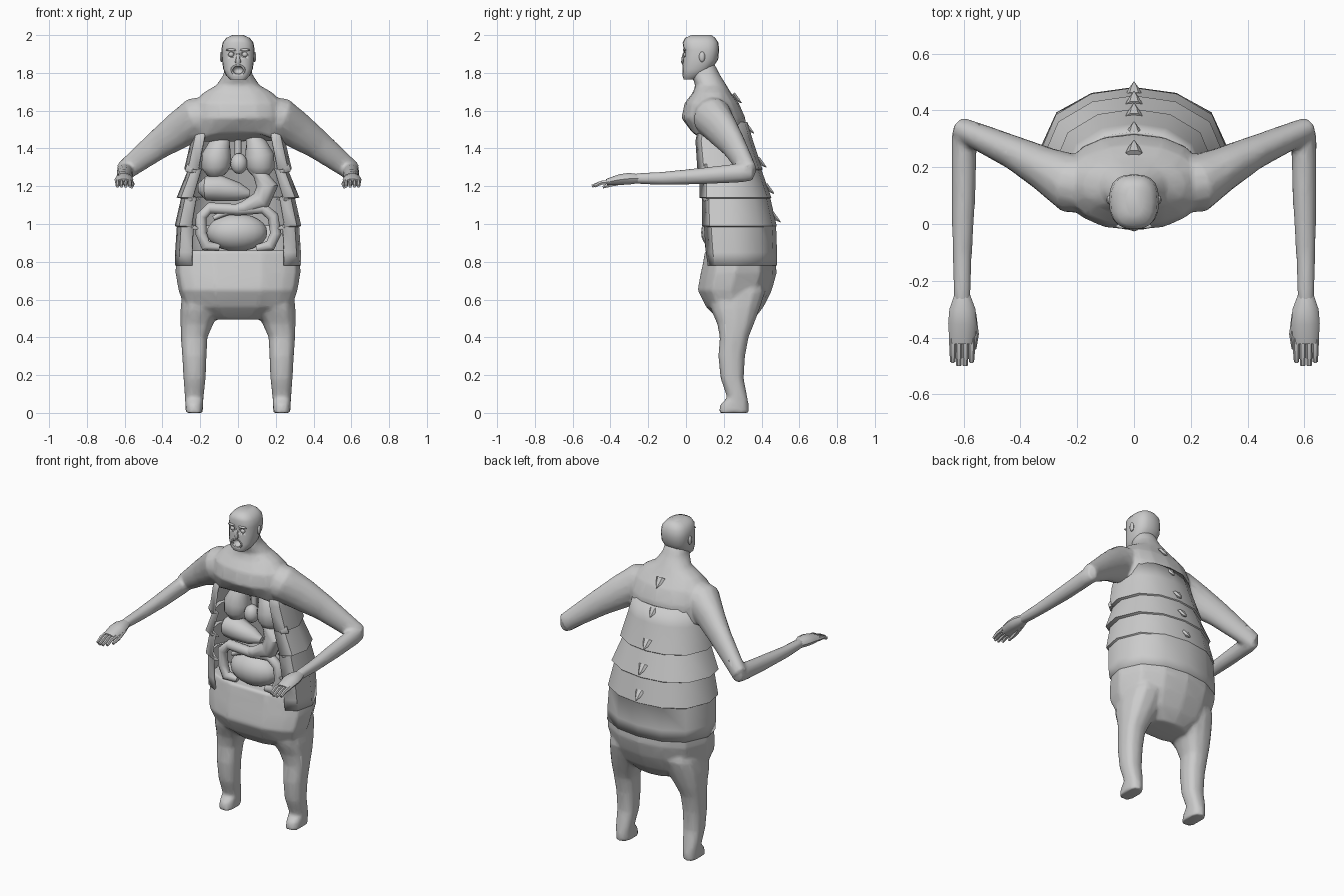
import bpy, bmesh, math
from mathutils import Vector as V


def make(name, bm):
    bmesh.ops.recalc_face_normals(bm, faces=bm.faces)
    me = bpy.data.meshes.new(name)
    bm.to_mesh(me)
    bm.free()
    ob = bpy.data.objects.new(name, me)
    bpy.context.collection.objects.link(ob)
    return ob


def loft(name, rings, closed=True, caps=True):
    """Skin a list of equal-length rings into one object."""
    bm = bmesh.new()
    rows = [[bm.verts.new(p) for p in r] for r in rings]
    n = len(rows[0])
    for a, b in zip(rows, rows[1:]):
        for i in range(n if closed else n - 1):
            j = (i + 1) % n
            bm.faces.new((a[i], a[j], b[j], b[i]))
    if caps:
        bm.faces.new(rows[0])
        bm.faces.new(rows[-1])
    return make(name, bm)


def flat_ring(z, hw, yf, yb, cx=0, n=16, p=2.5):
    """Horizontal rounded section."""
    out = []
    for i in range(n):
        a = 2 * math.pi * i / n
        c, s = math.cos(a), math.sin(a)
        x = math.copysign(abs(c) ** (2 / p), c)
        y = math.copysign(abs(s) ** (2 / p), s)
        out.append(V((cx + hw * x, (yf + yb) / 2 + (yb - yf) / 2 * y, z)))
    return out


def tube(name, pts, radii, ref=(0, 0, 1), n=10):
    """Tapered tube; a radius may be (side, ref-direction)."""
    pts = [V(p) for p in pts]
    rings = []
    for k, p in enumerate(pts):
        t = (pts[min(k + 1, len(pts) - 1)] - pts[max(k - 1, 0)]).normalized()
        side = t.cross(V(ref)).normalized()
        up = side.cross(t)
        r = radii[k] if isinstance(radii[k], tuple) else (radii[k], radii[k])
        rings.append([p + side * r[0] * math.cos(2 * math.pi * i / n)
                      + up * r[1] * math.sin(2 * math.pi * i / n) for i in range(n)])
    return loft(name, rings)


def ball(name, loc, scale, seg=16):
    bm = bmesh.new()
    bmesh.ops.create_uvsphere(bm, u_segments=seg, v_segments=seg // 2 + 2, radius=1)
    for v in bm.verts:
        v.co = V(a * b for a, b in zip(v.co, scale)) + V(loc)
    return make(name, bm)


def blend(parts, name):
    """Fuse overlapping closed parts into one skin with soft joins."""
    bpy.ops.object.select_all(action='DESELECT')
    for ob in parts:
        ob.select_set(True)
    bpy.context.view_layer.objects.active = parts[0]
    bpy.ops.object.join()
    ob = parts[0]
    ob.name = name
    re = ob.modifiers.new("fuse", 'REMESH')
    re.mode = 'VOXEL'
    re.voxel_size = .01
    re.use_smooth_shade = True
    sm = ob.modifiers.new("soften", 'SMOOTH')
    sm.factor, sm.iterations = .5, 8
    de = ob.modifiers.new("reduce", 'DECIMATE')
    de.ratio = .15


# Shared torso section, open at the front (x fraction, y fraction)
half = [(.74, 0), (.93, .10), (1, .40), (.82, .76), (.45, .945), (0, 1)]
section = half + [(-x, y) for x, y in half[-2::-1]]
front = [(-.38, -.10), (.38, -.10)]

# Pelvis and lower belly, also the cavity floor
lower = [loft("pelvis", [[V((hw * x, yf + (yb - yf) * y, z)) for x, y in section + front]
                         for z, hw, yf, yb in (
    (.86, .325, .135, .472), (.79, .33, .125, .477), (.74, .332, .115, .48),
    (.65, .317, .098, .455), (.56, .285, .135, .41), (.495, .15, .19, .36))])]

# Layered open back shell around the cavity
rows = ((1.54, .225, .07, .325), (1.44, .25, .05, .355), (1.29, .285, .06, .405),
        (1.285, .266, .075, .40), (1.14, .325, .07, .452), (1.135, .302, .085, .447),
        (.99, .335, .085, .48), (.985, .324, .095, .477), (.85, .333, .105, .482),
        (.78, .333, .115, .481))
shell = loft("torso_shell", [[V((hw * x, yf + (yb - yf) * y, z)) for x, y in section]
                             for z, hw, yf, yb in rows], closed=False, caps=False)
sol = shell.modifiers.new("wall", 'SOLIDIFY')
sol.thickness = .012
sol.offset = -1

# Chest and neck, with an arched lower edge
chest = [flat_ring(*r, p=2.2) for r in (
    (1.44, .24, .025, .32), (1.56, .25, -.024, .315), (1.64, .235, -.008, .28),
    (1.695, .185, .035, .238), (1.735, .115, .05, .215), (1.79, .078, .025, .18),
    (1.85, .065, .03, .15))]
for p in chest[0]:
    if p.y < .15:
        p.z = 1.495 - .07 * min(1, abs(p.x) / .24) ** 2
upper = [loft("chest", chest)]

# Spikes down the spine
for z, y in ((1.64, .295), (1.48, .36), (1.30, .425), (1.16, .467), (1.01, .5)):
    tube("back_spike", [(0, y - .045, z + .05), (0, y - .022, z + .018), (0, y, z)],
         [(.03, .012), (.018, .012), .002], n=6)

# Head
head = loft("head", [flat_ring(*r, n=20, p=2.6) for r in (
    (1.765, .04, -.012, .05), (1.785, .062, -.019, .09), (1.82, .078, -.019, .135),
    (1.87, .085, -.016, .17), (1.92, .088, -.012, .175), (1.96, .082, -.018, .172),
    (1.985, .062, -.005, .155), (2.0, .03, .03, .135))])
cuts = [ball("mouth_cutter", (0, -.02, 1.815), (.03, .045, .024))]
for s in (-1, 1):
    cuts.append(ball("eye_cutter", (s * .036, -.02, 1.897), (.024, .025, .018)))
    ball("eye", (s * .036, .0, 1.897), (.015, .014, .014), 12)
    ball("brow", (s * .036, -.008, 1.922), (.03, .009, .007), 10)
    ball("ear", (s * .087, .085, 1.885), (.010, .016, .028), 10)
for c in cuts:
    c.hide_render = True
    c.display_type = 'WIRE'
    b = head.modifiers.new("cut", 'BOOLEAN')
    b.operation = 'DIFFERENCE'
    b.object = c
    b.solver = 'EXACT'
tube("nose", [(0, -.008, 1.905), (0, -.012, 1.88), (0, -.014, 1.858), (0, -.01, 1.848)],
     [.008, .011, (.017, .012), .01], ref=(0, 1, 0), n=8)
lip = [(.033 * math.cos(a), -.012, 1.815 + .026 * math.sin(a))
       for a in [i * math.pi / 8 for i in range(17)]]
tube("lips", lip, [.007] * 17, ref=(0, 1, 0), n=6)

for s in (-1, 1):
    # Legs and feet
    lower.append(loft("leg", [flat_ring(z, hw, yf, yb, s * cx, 12) for z, cx, hw, yf, yb in (
        (.74, .16, .09, .17, .40), (.64, .18, .115, .12, .42), (.55, .195, .11, .13, .39),
        (.47, .218, .087, .165, .36), (.40, .232, .071, .178, .332), (.30, .231, .065, .17, .313),
        (.18, .23, .059, .183, .306), (.08, .232, .05, .218, .326), (.045, .232, .047, .180, .333),
        (0, .232, .047, .172, .333))]))

    # Arms
    upper.append(tube("upper_arm", [(s * x, y, z) for x, y, z in (
        (.06, .125, 1.59), (.14, .13, 1.59), (.215, .14, 1.565), (.315, .195, 1.495),
        (.42, .25, 1.422), (.61, .335, 1.275))],
        [.06, .09, (.105, .11), (.078, .10), (.06, .08), (.042, .053)], n=14))
    upper.append(tube("forearm", [(s * .598, .355, 1.277), (s * .598, .30, 1.272),
                                  (s * .60, .10, 1.255), (s * .605, -.12, 1.242),
                                  (s * .605, -.28, 1.24)],
                      [(.036, .047), (.046, .053), (.043, .046), (.035, .036), (.03, .029)]))
    # Hands
    tube("palm", [(s * .605, -.25, 1.24), (s * .604, -.30, 1.24), (s * .604, -.35, 1.235),
                  (s * .606, -.42, 1.222)],
         [(.028, .025), (.046, .032), (.05, .03), (.044, .017)])
    for x, y in ((.572, -.485), (.594, -.498), (.617, -.498), (.638, -.485)):
        tube("finger", [(s * x, -.40, 1.224), (s * x, -.45, 1.218), (s * x, y, 1.20)],
             [.013, .012, .009], n=6)
    tube("thumb", [(s * .575, -.32, 1.23), (s * .56, -.39, 1.212), (s * .563, -.44, 1.195)],
         [.02, .014, .008], n=6)

    # Rib points along the cavity edges
    for z, y in ((1.28, .08), (1.13, .09), (.975, .10)):
        tube("rib_point", [(s * .27, y + .03, z + .018), (s * .24, y + .008, z + .006),
                           (s * .205, y + .012, z)], [(.012, .025), (.012, .018), .003], n=6)

    # Lungs
    tube("lung", [(s * x, .16, z) for x, z in (
        (.055, 1.51), (.07, 1.47), (.095, 1.42), (.113, 1.36), (.117, 1.30), (.11, 1.26), (.105, 1.24))],
         [.01, .03, .058, .078, .077, .05, .01], ref=(0, 1, 0), n=14)

blend(lower, "pelvis_and_legs")
blend(upper, "chest_and_arms")

# Remaining organs
tube("windpipe", [(0, .16, 1.54), (0, .16, 1.45), (0, .16, 1.34)], [.018] * 3, ref=(0, 1, 0))
ball("heart", (.005, .13, 1.32), (.045, .045, .055))
tube("liver", [(-.205, .16, 1.19), (-.17, .15, 1.19), (-.10, .145, 1.19),
               (0, .145, 1.17), (.06, .15, 1.16)], [.03, .065, .07, .05, .02], ref=(0, 1, 0))
tube("stomach", [(.06, .14, 1.31), (.11, .14, 1.27), (.155, .14, 1.20), (.12, .14, 1.12),
                 (.03, .13, 1.085), (-.06, .13, 1.065), (-.13, .13, 1.03)],
     [.02, .035, .058, .055, .035, .02, .012], ref=(0, 1, 0))
tube("large_intestine", [(-.10, .14, .875), (-.17, .13, .885), (-.195, .13, .95), (-.195, .13, 1.04),
                         (-.15, .13, 1.085), (0, .13, 1.075), (.13, .13, 1.085), (.185, .13, 1.04),
                         (.20, .13, .95), (.17, .13, .885), (.10, .14, .87)],
     [.02] + [.03] * 9 + [.02], ref=(0, 1, 0))
ball("small_intestine", (-.005, .18, .955), (.16, .10, .10), 20)

# Smooth shading with crisp edges
bpy.ops.object.select_all(action='SELECT')
bpy.context.view_layer.objects.active = head
bpy.ops.object.shade_smooth_by_angle(angle=math.radians(40))
